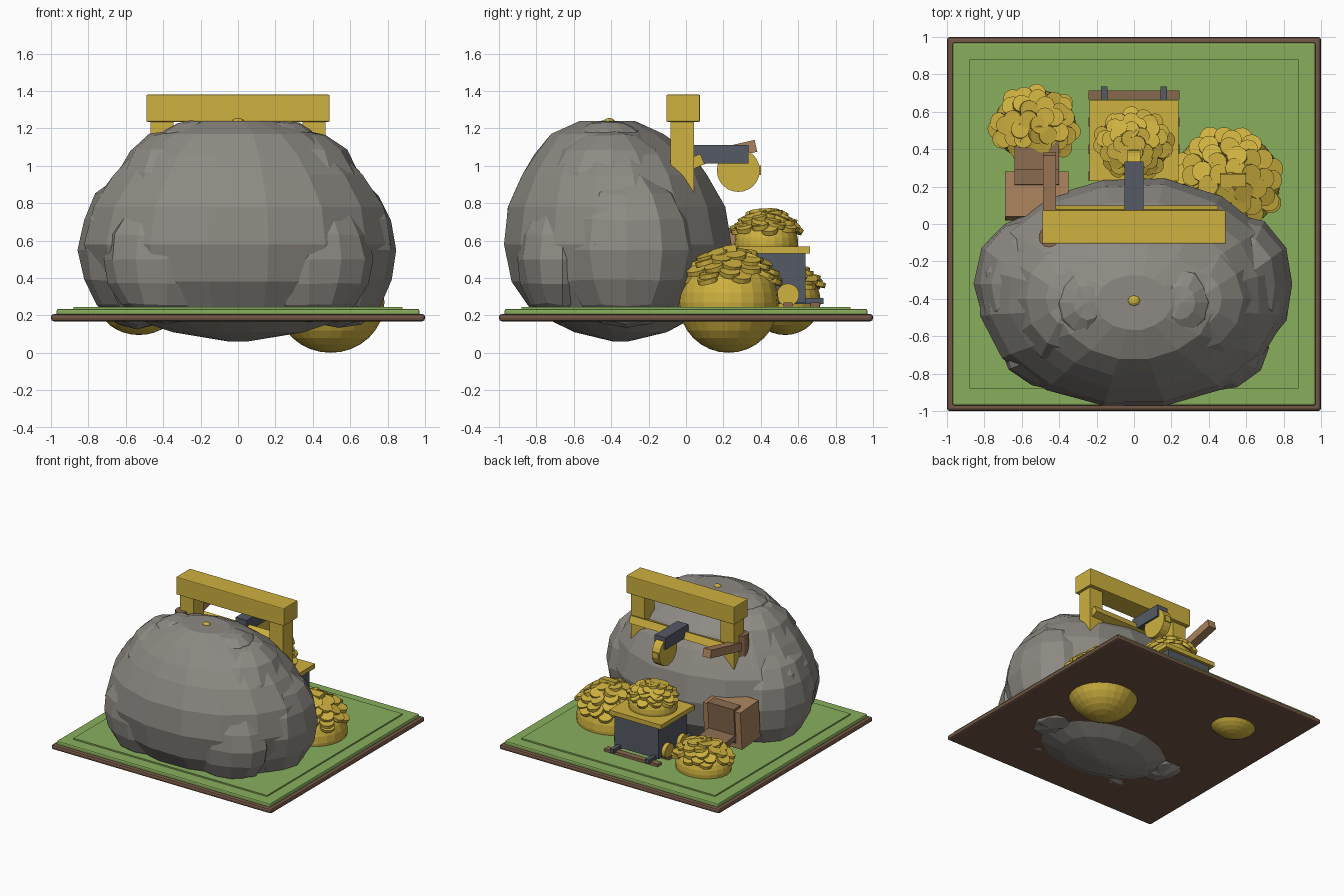
import bpy, bmesh, math, random
from mathutils import Matrix, Vector

random.seed(7)
old = bpy.data.objects.get("Cube")
if old:
    bpy.data.objects.remove(old, do_unlink=True)


def make_mat(name, r, g, b):
    m = bpy.data.materials.new(name)
    m.use_nodes = True
    m.diffuse_color = (r, g, b, 1)
    bsdf = next(n for n in m.node_tree.nodes if n.type == 'BSDF_PRINCIPLED')
    bsdf.inputs["Base Color"].default_value = (r, g, b, 1)
    return m


ROCK = make_mat("grey rock", 0.27, 0.255, 0.23)
GOLD = make_mat("gold", 0.62, 0.44, 0.05)
GRASS = make_mat("grass green", 0.25, 0.43, 0.11)
EARTH = make_mat("earth brown", 0.17, 0.095, 0.06)
WOOD = make_mat("light wood", 0.40, 0.225, 0.11)
DARK_WOOD = make_mat("dark wood", 0.24, 0.14, 0.075)
IRON = make_mat("dark iron", 0.09, 0.10, 0.125)


def finish(name, bm, mat):
    mesh = bpy.data.meshes.new(name)
    bmesh.ops.recalc_face_normals(bm, faces=bm.faces)
    bm.to_mesh(mesh)
    bm.free()
    mesh.materials.append(mat)
    ob = bpy.data.objects.new(name, mesh)
    bpy.context.scene.collection.objects.link(ob)
    return ob


def box(name, mat, x, y, z, tilt=0, bevel=0):
    """Box from (min, max) ranges, tilted about x through its own centre."""
    centre = Vector([sum(r) / 2 for r in (x, y, z)])
    size = [r[1] - r[0] for r in (x, y, z)]
    bm = bmesh.new()
    bmesh.ops.create_cube(bm, size=1, matrix=Matrix.Diagonal((*size, 1)))
    ob = finish(name, bm, mat)
    ob.location = centre
    ob.rotation_euler.x = math.radians(tilt)
    if bevel:
        mod = ob.modifiers.new("bevel", 'BEVEL')
        mod.width = bevel
        mod.segments = 2
    return ob


def disc(name, mat, centre, radius, depth, turn=(0, 0, 0), sides=24):
    bm = bmesh.new()
    bmesh.ops.create_cone(bm, cap_ends=True, segments=sides, radius1=radius,
                          radius2=radius, depth=depth)
    ob = finish(name, bm, mat)
    ob.location = centre
    ob.rotation_euler = turn
    return ob


def ellipsoid(name, mat, centre, radii, u=12, v=8, rough=0.0):
    bm = bmesh.new()
    bmesh.ops.create_uvsphere(bm, u_segments=u, v_segments=v, radius=1)
    for vert in bm.verts:
        k = 1 + random.uniform(-rough, rough)
        vert.co = Vector([c * r * k for c, r in zip(vert.co, radii)])
    ob = finish(name, bm, mat)
    ob.location = centre
    return ob


# Base: earth slab, turf and raised inner turf panel
box("earth_slab", EARTH, (-1, 1), (-1, 1), (0.168, 0.207), bevel=0.015)
box("turf", GRASS, (-0.97, 0.97), (-0.97, 0.97), (0.195, 0.235), bevel=0.01)
box("turf_panel", GRASS, (-0.88, 0.88), (-0.88, 0.88), (0.225, 0.246))

# Boulder: faceted rings (height, half width, half depth, centre y)
RINGS = [(0.06, 0.05, 0.04, -0.35), (0.11, 0.36, 0.25, -0.35),
         (0.22, 0.69, 0.47, -0.36), (0.38, 0.79, 0.58, -0.36),
         (0.58, 0.84, 0.62, -0.37), (0.78, 0.80, 0.59, -0.37),
         (0.95, 0.68, 0.51, -0.38), (1.06, 0.58, 0.43, -0.39),
         (1.17, 0.42, 0.31, -0.42), (1.24, 0.2, 0.15, -0.42)]
SIDES = 16
bm = bmesh.new()
loops = []
for z, rx, ry, cy in RINGS:
    loop = []
    for i in range(SIDES):
        a = 2 * math.pi * (i + 0.5) / SIDES
        k = 1 + random.uniform(-0.02, 0.01)
        loop.append(bm.verts.new((rx * k * math.cos(a),
                                  cy + ry * k * math.sin(a), z)))
    loops.append(loop)
for low, high in zip(loops, loops[1:]):
    for i in range(SIDES):
        j = (i + 1) % SIDES
        bm.faces.new((low[i], low[j], high[j], high[i]))
bm.faces.new(loops[0])
bm.faces.new(loops[-1])
finish("boulder", bm, ROCK)

# Overlapping boulder lobes
for side, tag in ((1, "left"), (-1, "right")):
    ellipsoid(f"boulder_flank_{tag}", ROCK, (side * 0.54, -0.32, 0.55),
              (0.31, 0.38, 0.42), rough=0.03)
    ellipsoid(f"boulder_shoulder_{tag}", ROCK, (side * 0.34, -0.40, 0.82),
              (0.34, 0.38, 0.37), rough=0.03)
    ellipsoid(f"boulder_crown_{tag}", ROCK, (side * 0.25, -0.42, 1.04),
              (0.2, 0.24, 0.205), rough=0.03)
    ellipsoid(f"boulder_brow_{tag}", ROCK, (side * 0.38, -0.66, 0.5),
              (0.34, 0.24, 0.34), rough=0.03)
ellipsoid("boulder_nugget", GOLD, (0, -0.41, 1.235), (0.035, 0.03, 0.02), 8, 6)

# Gantry over the boulder
box("gantry_beam", GOLD, (-0.49, 0.49), (-0.105, 0.075), (1.235, 1.38), bevel=0.006)
for side, tag in ((1, "left"), (-1, "right")):
    xs = sorted((side * 0.345, side * 0.468))
    box(f"gantry_post_{tag}", GOLD, xs, (-0.083, 0.044), (0.7, 1.24))
box("gantry_brace", GOLD, (-0.45, 0.45), (-0.095, 0.095), (0.97, 1.03), tilt=22)

# Winch arm and wheel
box("winch_arm", IRON, (-0.05, 0.05), (0.04, 0.335), (1.012, 1.11))
disc("winch_wheel", GOLD, (0, 0.28, 0.975), 0.115, 0.07, (0, math.pi / 2, 0))
box("winch_pin", GOLD, (-0.025, 0.025), (0.33, 0.40), (0.95, 1.0))

# Mallet leaning by the right post
box("mallet_handle", WOOD, (-0.487, -0.417), (-0.1, 0.38), (1.02, 1.085), tilt=13)
disc("mallet_head", DARK_WOOD, (-0.455, -0.07, 1.02), 0.055, 0.17, sides=12)

# Crate and the plank ramp behind it
box("crate", WOOD, (-0.69, -0.35), (0.03, 0.27), (0.34, 0.65), tilt=-4)
box("crate_panel", DARK_WOOD, (-0.64, -0.40), (0.2, 0.285), (0.38, 0.665), tilt=-4)
box("plank_ramp", DARK_WOOD, (-0.64, -0.40), (0.22, 0.545), (0.385, 0.43), tilt=-8)

# Mine cart on rails
box("cart_body", IRON, (-0.2, 0.2), (0.27, 0.64), (0.27, 0.535))
box("cart_rim", GOLD, (-0.237, 0.237), (0.23, 0.662), (0.53, 0.567))
for side, tag in ((1, "left"), (-1, "right")):
    for y, end in ((0.545, "rear"), (0.35, "front")):
        disc(f"cart_wheel_{tag}_{end}", GOLD, (side * 0.215, y, 0.31), 0.06,
             0.035, (0, math.pi / 2, 0), 20)
    xs = sorted((side * 0.143, side * 0.177))
    box(f"rail_{tag}", IRON, xs, (0.17, 0.735), (0.262, 0.292))
for i in range(4):
    y = 0.69 - i * 0.145
    box(f"rail_tie_{i + 1}", DARK_WOOD, (-0.243, 0.243), (y - 0.025, y + 0.025),
        (0.24, 0.268))


# Coin heaps: a dome strewn with loose coins
def heap(name, centre, radii, count, coin):
    ellipsoid(name + "_mound", GOLD, centre, radii, 24, 16)
    bm = bmesh.new()
    for i in range(count):
        # Spiral spread over the upper cap
        polar = math.radians(66) * math.sqrt((i + 0.3) / count)
        a = i * 2.39996 + random.uniform(-0.2, 0.2)
        n = Vector((math.sin(polar) * math.cos(a), math.sin(polar) * math.sin(a),
                    math.cos(polar)))
        pos = Vector([c + r * d * 1.03 for c, r, d in zip(centre, radii, n)])
        lean = Vector((n.x * 0.5, n.y * 0.5, 1)) + Vector(
            (random.uniform(-0.25, 0.25), random.uniform(-0.25, 0.25), 0))
        turn = lean.to_track_quat('Z', 'Y').to_matrix().to_4x4()
        bmesh.ops.create_cone(bm, cap_ends=True, segments=12, radius1=coin,
                              radius2=coin, depth=0.026,
                              matrix=Matrix.Translation(pos) @ turn)
    finish(name + "_coins", bm, GOLD)


heap("large_heap", (0.495, 0.228, 0.27), (0.288, 0.268, 0.27), 50, 0.055)
heap("small_heap", (-0.53, 0.53, 0.275), (0.22, 0.19, 0.18), 40, 0.05)
heap("cart_heap", (0, 0.43, 0.585), (0.19, 0.17, 0.165), 45, 0.045)
box("gold_ingot", GOLD, (0.46, 0.6), (0.2, 0.27), (0.53, 0.575), tilt=8)
